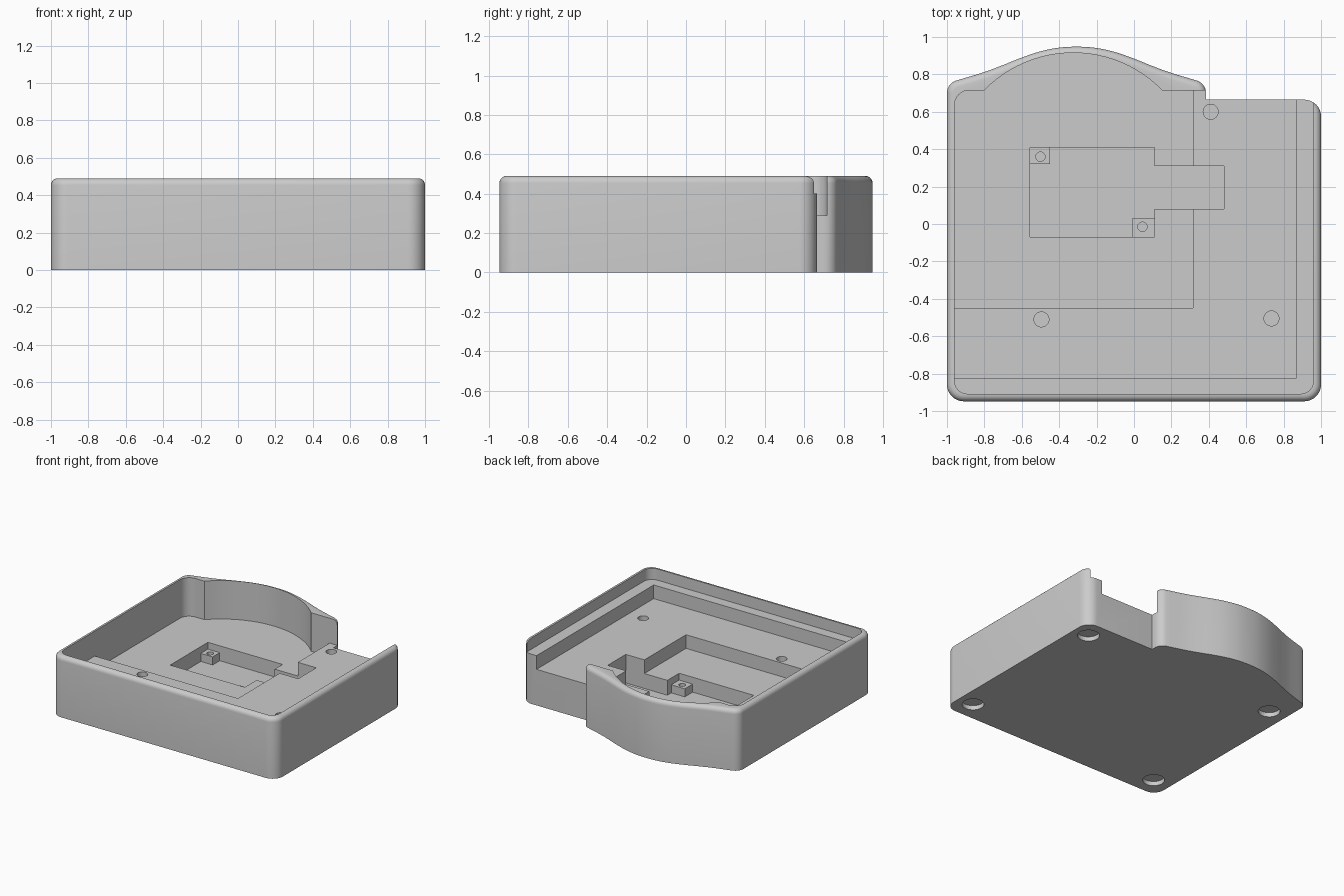
import bpy, bmesh
from math import radians, sin, cos, pi, atan2
from mathutils import Vector

cube = bpy.data.objects.get("Cube")
if cube:
    bpy.data.objects.remove(cube, do_unlink=True)

COLOUR = (0.6, 0.6, 0.6, 1)
grey = bpy.data.materials.new("plain grey")
grey.use_nodes = True
grey.diffuse_color = COLOUR
grey.node_tree.nodes["Principled BSDF"].inputs["Base Color"].default_value = COLOUR

HEIGHT, LEDGE, FLOOR, LOW, POCKET = 0.49, 0.40, 0.29, 0.18, 0.06


def rounded(corners, steps=8):
    """Counter-clockwise polygon from (x, y, radius) corners, right angles rounded."""
    pts = []
    for i, (x, y, r) in enumerate(corners):
        p = Vector((x, y))
        if not r:
            pts.append(p)
            continue
        a = (Vector(corners[i - 1][:2]) - p).normalized() * r
        b = (Vector(corners[(i + 1) % len(corners)][:2]) - p).normalized() * r
        for k in range(steps + 1):
            t = k / steps * pi / 2
            pts.append(p + a * (1 - sin(t)) + b * (1 - cos(t)))
    return pts


def spline(knots, steps=4):
    """Smooth curve through the knots."""
    k = [Vector(p) for p in knots]
    k = [2 * k[0] - k[1]] + k + [2 * k[-1] - k[-2]]
    pts = []
    for a, b, c, d in zip(k, k[1:], k[2:], k[3:]):
        for s in range(steps):
            t = s / steps
            pts.append(0.5 * (2 * b + (c - a) * t + (2 * a - 5 * b + 4 * c - d) * t ** 2
                              + (3 * b - a - 3 * c + d) * t ** 3))
    return pts + [k[-2]]


def circle(x, y, r, n=32):
    return [Vector((x + r * cos(2 * pi * i / n), y + r * sin(2 * pi * i / n))) for i in range(n)]


def inset(pts, d):
    """Polygon moved inwards by d with mitred corners."""
    out = []
    for i, p in enumerate(pts):
        a = (p - pts[i - 1]).normalized()
        b = (pts[(i + 1) % len(pts)] - p).normalized()
        n1, n2 = Vector((-a.y, a.x)), Vector((-b.y, b.x))
        out.append(p + (n1 + n2) * d / (1 + n1.dot(n2)))
    return out


def prism(name, pts, z0, z1, fillet=0, steps=5):
    """Closed upright solid, with an optional rounded top edge."""
    rings = [(pts, z0)]
    if fillet:
        for k in range(steps + 1):
            t = k / steps * pi / 2
            rings.append((inset(pts, fillet * (1 - cos(t))), z1 - fillet * (1 - sin(t))))
    else:
        rings.append((pts, z1))
    bm = bmesh.new()
    loops = [[bm.verts.new((p.x, p.y, z)) for p in ring] for ring, z in rings]
    for low, high in zip(loops, loops[1:]):
        for i in range(len(pts)):
            bm.faces.new((low[i - 1], low[i], high[i], high[i - 1]))
    bm.faces.new(loops[0][::-1])
    bm.faces.new(loops[-1])
    mesh = bpy.data.meshes.new(name)
    bm.to_mesh(mesh)
    bm.free()
    mesh.materials.append(grey)
    ob = bpy.data.objects.new(name, mesh)
    bpy.context.collection.objects.link(ob)
    return ob


def volume(mesh):
    bm = bmesh.new()
    bm.from_mesh(mesh)
    v = bm.calc_volume(signed=True)
    bm.free()
    return v


def cut(target, pts, z0, z1):
    """Subtract a prism, trying the next solver if the volume is implausible."""
    cutter = prism("cutter", pts, z0, z1)
    cutter.hide_render = True
    before = volume(target.data)
    mod = target.modifiers.new("cut", 'BOOLEAN')
    mod.operation, mod.object = 'DIFFERENCE', cutter
    result = target.data
    for solver in ('EXACT', 'MANIFOLD', 'FLOAT'):
        mod.solver = solver
        bpy.context.view_layer.update()
        graph = bpy.context.evaluated_depsgraph_get()
        mesh = bpy.data.meshes.new_from_object(target.evaluated_get(graph))
        if 0.3 * before < volume(mesh) < 0.9999 * before:
            result = mesh
            break
    target.modifiers.clear()
    target.data = result
    bpy.data.objects.remove(cutter, do_unlink=True)


# Outer shell with a humped back on the left part and a filleted top rim
MID, END, BEND = -0.3075, 0.6925, 0.07
corner = [(END - BEND + BEND * cos(radians(a)), 0.70 + BEND * sin(radians(a)))
          for a in range(0, 73, 9)]
slope = [corner[-1], (0.5, 0.81), (0.4, 0.847), (0.3, 0.887), (0.2, 0.921), (0.1, 0.942)]
knots = slope + [(0, 0.948)] + [(-d, y) for d, y in slope[::-1]]
hump = corner[:-1] + [tuple(p) for p in spline(knots)] + [(-d, y) for d, y in corner[-2::-1]]
outline = rounded([(-1, -0.948, 0.09), (1, -0.948, 0.09), (1, 0.665, 0.09), (MID + END, 0.665, 0)]
                  + [(MID + d, y, 0) for d, y in hump])
case = prism("case_body", outline, 0, HEIGHT, fillet=0.036)

# Stepped cavity: every level shares the back-left wall and the curved back
BACK, CHORD, SAG = 0.715, 0.475, 0.2
radius = (CHORD ** 2 + SAG ** 2) / (2 * SAG)
sweep = atan2(CHORD, radius - SAG)
arc = []
for i in range(25):
    a = sweep * (1 - i / 12)
    arc.append((-0.325 + radius * sin(a), BACK + SAG - radius + radius * cos(a), 0))


def cavity(right, front, r=0):
    return rounded([(-0.96, front, r), (right, front, r), (right, BACK, 0)]
                   + arc + [(-0.96, BACK, 0.08)])


cut(case, cavity(0.96, -0.908, 0.07), LEDGE, 1)
cut(case, cavity(0.865, -0.825), FLOOR, 1)
cut(case, cavity(0.315, -0.45), LOW, 1)

# Deep pocket with a side slot
cut(case, rounded([(x, y, 0) for x, y in (
    (-0.555, -0.07), (0.11, -0.07), (0.11, 0.08), (0.48, 0.08),
    (0.48, 0.31), (0.11, 0.31), (0.11, 0.41), (-0.555, 0.41))]), POCKET, 1)

# Blind screw holes in the floor
for x, y in ((0.41, 0.60), (-0.495, -0.51), (0.735, -0.505)):
    cut(case, circle(x, y, 0.04), 0.1, 1)

# Round foot recesses underneath
for x in (-0.85, 0.87):
    for y in (-0.79, 0.52):
        cut(case, circle(x, y, 0.08), -0.1, 0.035)

# Screw posts in two pocket corners
posts = [("back_screw_post", (-0.56, -0.45, 0.32, 0.415), (-0.5, 0.36)),
         ("front_screw_post", (-0.01, 0.115, -0.075, 0.03), (0.045, -0.015))]
parts = [case]
for name, (x0, x1, y0, y1), (x, y) in posts:
    post = prism(name, rounded([(x0, y0, 0), (x1, y0, 0), (x1, y1, 0), (x0, y1, 0)]),
                 POCKET - 0.01, 0.125)
    cut(post, circle(x, y, 0.025), 0.075, 1)
    parts.append(post)

# Smooth rounded faces, keep hard edges
for ob in parts:
    bpy.ops.object.select_all(action='DESELECT')
    ob.select_set(True)
    bpy.context.view_layer.objects.active = ob
    bpy.ops.object.shade_smooth_by_angle(angle=radians(30))
